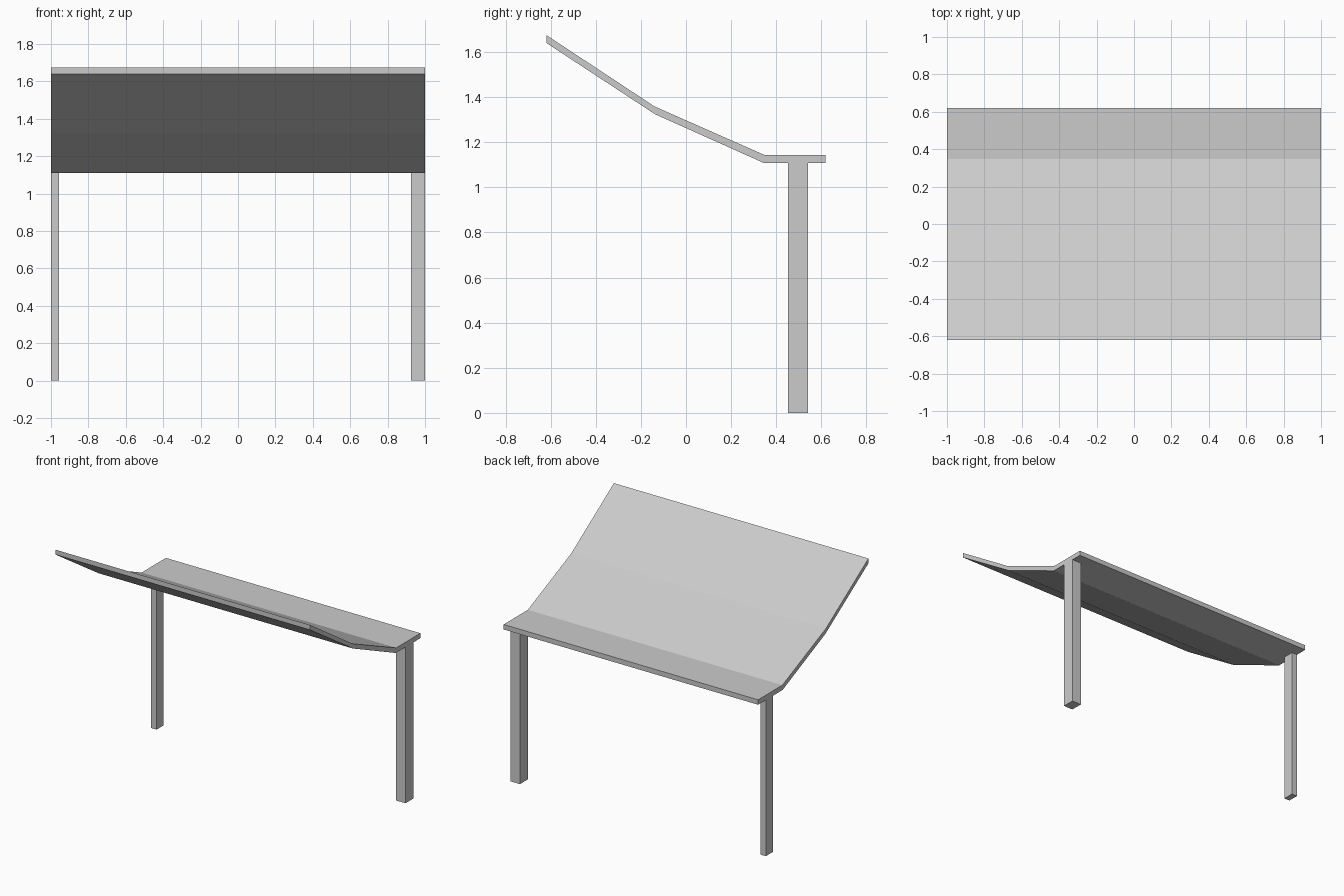
import bpy, bmesh

if "Cube" in bpy.data.objects:
    bpy.data.objects.remove(bpy.data.objects["Cube"])


def extrude_profile(name, profile, x0, x1):
    """Extrude a closed (y, z) profile along x."""
    bm = bmesh.new()
    face = bm.faces.new([bm.verts.new((x0, y, z)) for y, z in profile])
    new = bmesh.ops.extrude_face_region(bm, geom=[face])["geom"]
    verts = [v for v in new if isinstance(v, bmesh.types.BMVert)]
    bmesh.ops.translate(bm, verts=verts, vec=(x1 - x0, 0, 0))
    bmesh.ops.recalc_face_normals(bm, faces=bm.faces)
    mesh = bpy.data.meshes.new(name)
    bm.to_mesh(mesh)
    bm.free()
    obj = bpy.data.objects.new(name, mesh)
    bpy.context.collection.objects.link(obj)
    return obj


def leg(name, x0, x1, y0, y1, top):
    extrude_profile(name, [(y0, 0), (y1, 0), (y1, top), (y0, top)], x0, x1)


# Bent canopy roof: flat at the back, rising in two slopes to the front
upper = [(-0.619, 1.675), (-0.14, 1.359), (0.347, 1.144), (0.619, 1.144)]
lower = [(0.619, 1.109), (0.343, 1.109), (-0.137, 1.324), (-0.619, 1.64)]
extrude_profile("canopy_roof", upper + lower, -1, 1)

# Two posts under the flat strip, the left one slimmer
leg("left_post", -1, -0.956, 0.452, 0.532, 1.109)
leg("right_post", 0.926, 1, 0.452, 0.541, 1.109)
